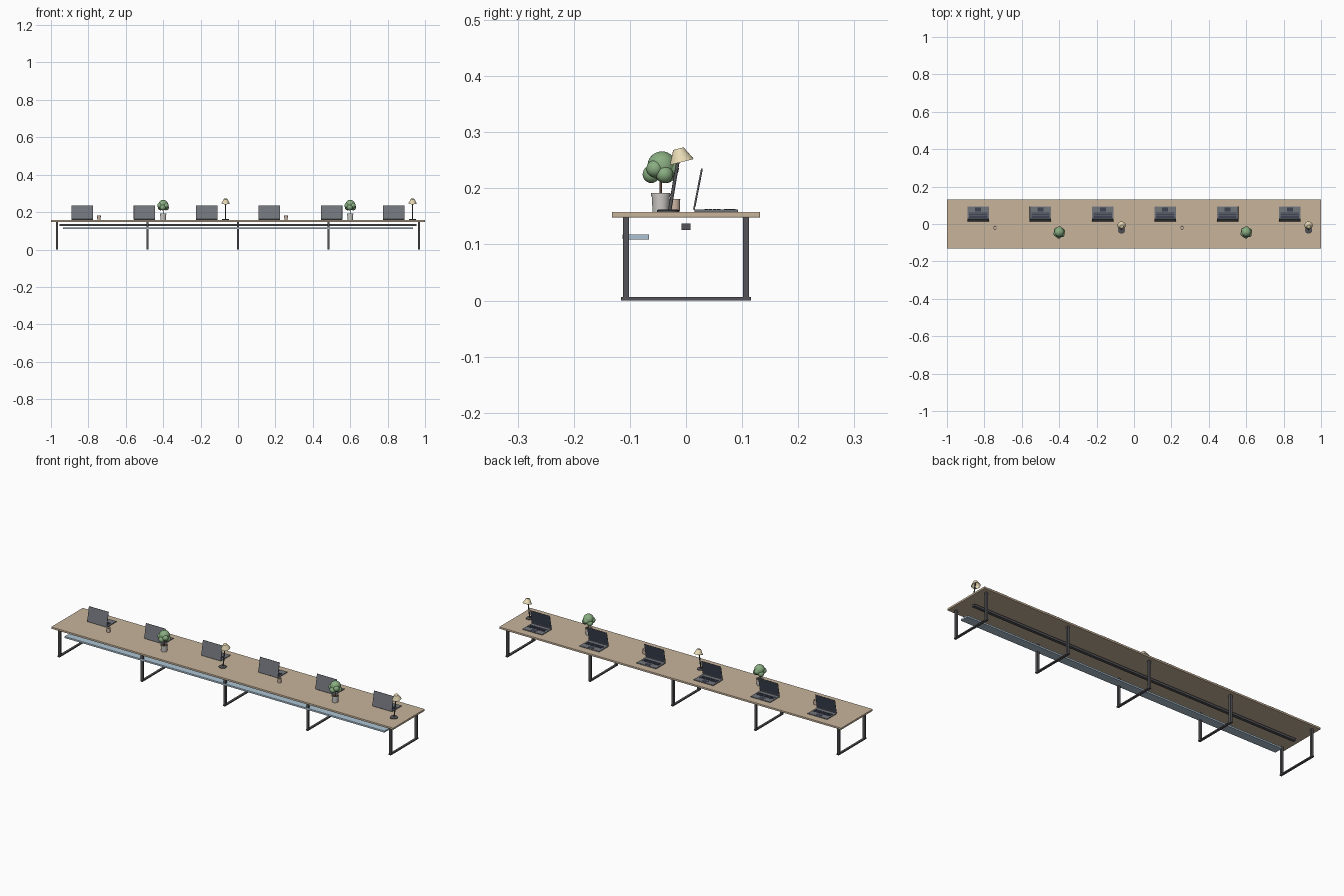
import bpy, math
from mathutils import Vector, Matrix

if "Cube" in bpy.data.objects:
    bpy.data.objects.remove(bpy.data.objects["Cube"])

def mat(name, r, g, b):
    m = bpy.data.materials.new(name)
    m.diffuse_color = (r, g, b, 1)
    m.use_nodes = True
    m.node_tree.nodes["Principled BSDF"].inputs["Base Color"].default_value = m.diffuse_color
    return m

WOOD = mat("wood", 0.58, 0.46, 0.33)
STEEL = mat("dark_steel", 0.09, 0.09, 0.10)
BLUE = mat("pale_blue", 0.42, 0.55, 0.66)
SHELL = mat("laptop_grey", 0.17, 0.18, 0.20)
SCREEN = mat("screen_dark", 0.05, 0.06, 0.09)
CLAY = mat("mug_clay", 0.62, 0.48, 0.38)
POT = mat("pot_white", 0.62, 0.60, 0.57)
SOIL = mat("soil", 0.10, 0.06, 0.04)
LEAF = mat("leaf_green", 0.25, 0.42, 0.22)
CREAM = mat("shade_cream", 0.80, 0.70, 0.46)

def box(name, lo, hi, m, bevel=0, xf=None):
    lo, hi = Vector(lo), Vector(hi)
    bpy.ops.mesh.primitive_cube_add(size=1)
    o = bpy.context.object
    o.name = name
    o.data.transform(Matrix.Translation((lo + hi) / 2) @ Matrix.Diagonal((*(hi - lo), 1)))
    if xf:
        o.data.transform(xf)
    o.data.materials.append(m)
    if bevel:
        b = o.modifiers.new("bevel", "BEVEL")
        b.width, b.segments = bevel, 2
    return o

def lathe(name, profile, m, xf, n=24):
    # spin (radius, height) points around z
    verts, faces = [], []
    for r, z in profile:
        verts += [(r * math.cos(2 * math.pi * i / n), r * math.sin(2 * math.pi * i / n), z) for i in range(n)]
    for k in range(len(profile) - 1):
        for i in range(n):
            j = (i + 1) % n
            faces.append((k * n + i, k * n + j, (k + 1) * n + j, (k + 1) * n + i))
    if profile[0][0] > 0 and profile[0] != profile[-1]:
        faces.append(tuple(range(n))[::-1])
        faces.append(tuple(range((len(profile) - 1) * n, len(profile) * n)))
    me = bpy.data.meshes.new(name)
    me.from_pydata(verts, [], faces)
    me.transform(xf)
    o = bpy.data.objects.new(name, me)
    bpy.context.collection.objects.link(o)
    me.materials.append(m)
    bpy.ops.object.select_all(action='DESELECT')
    o.select_set(True)
    bpy.context.view_layer.objects.active = o
    bpy.ops.object.shade_smooth_by_angle(angle=math.radians(35))
    return o

def tube(name, a, b, r, m):
    a, b = Vector(a), Vector(b)
    rot = (b - a).to_track_quat('Z', 'Y').to_matrix().to_4x4()
    return lathe(name, [(r, 0), (r, (b - a).length)], m, Matrix.Translation(a) @ rot, 12)

TOP = 0.158

# table top, long beam and tray
box("table_top", (-1, -0.132, 0.148), (1, 0.132, TOP), WOOD, 0.0015)
box("support_beam", (-0.955, -0.008, 0.126), (0.955, 0.008, 0.137), STEEL)
box("cable_tray", (-0.935, -0.113, 0.109), (0.935, -0.066, 0.118), BLUE, 0.001)

# leg frames
for i in range(5):
    x = -0.968 + 0.484 * i
    for s in (-1, 1):
        box("leg", (x - 0.006, s * 0.107 - 0.0055, 0.005), (x + 0.006, s * 0.107 + 0.0055, 0.148), STEEL)
    box("foot_bar", (x - 0.006, -0.116, 0), (x + 0.006, 0.116, 0.006), STEEL)

def laptop(x):
    at = Matrix.Translation((x, 0.015, TOP))
    w = 0.0575
    box("laptop_base", (-w, 0, 0), (w, 0.078, 0.0045), SHELL, 0.001, at)
    for r in range(4):
        y = 0.018 + r * 0.0075
        box("key_row", (-0.049, y, 0.0045), (0.049, y + 0.006, 0.0053), SCREEN, 0, at)
    box("trackpad", (-0.016, 0.053, 0.0045), (0.016, 0.073, 0.0049), SCREEN, 0, at)
    lid = Matrix.Translation((x, 0.014, TOP + 0.004)) @ Matrix.Rotation(math.radians(-11), 4, 'X')
    box("laptop_lid", (-w, -0.0015, 0), (w, 0.0015, 0.075), SHELL, 0.0008, lid)
    box("laptop_screen", (-w + 0.004, 0.0015, 0.005), (w - 0.004, 0.0019, 0.071), SCREEN, 0, lid)

def mug(x):
    at = Matrix.Translation((x, -0.02, TOP))
    lathe("mug", [(0.0001, 0), (0.0088, 0), (0.0098, 0.023), (0.0084, 0.023), (0.0078, 0.003), (0.0001, 0.003)], CLAY, at)

def plant(x):
    y = -0.045
    at = Matrix.Translation((x, y, TOP))
    lathe("plant_pot", [(0.0001, 0), (0.0145, 0), (0.0162, 0.029), (0.0175, 0.029), (0.0175, 0.034),
                        (0.015, 0.034), (0.0145, 0.028)], POT, at)
    lathe("soil", [(0.0148, 0.026), (0.0148, 0.030)], SOIL, at)
    tube("plant_stem", (x, y, TOP + 0.028), (x, y, 0.235), 0.0022, SOIL)
    blobs = [(0, 0.002, 0.240, 0.026)]
    for k in range(6):
        a = k * math.pi / 3 + 0.4
        d = 0.017
        blobs.append((d * math.cos(a), d * math.sin(a), 0.228 + 0.010 * (k % 2) - 0.003, 0.0155))
    for bx, by, bz, r in blobs:
        bpy.ops.mesh.primitive_ico_sphere_add(subdivisions=3, radius=r, location=(x + bx, y + by, bz))
        o = bpy.context.object
        o.name = "foliage"
        o.data.materials.append(LEAF)
        bpy.ops.object.shade_smooth()

def lamp(x):
    lathe("lamp_base", [(0.0195, 0), (0.0195, 0.003), (0.017, 0.0045)], STEEL, Matrix.Translation((x, -0.032, TOP)))
    tube("lamp_stem", (x, -0.029, TOP + 0.003), (x, -0.012, 0.262), 0.003, STEEL)
    tilt = Matrix.Translation((x, -0.0075, 0.247)) @ Matrix.Rotation(math.radians(14), 4, 'X')
    lathe("lamp_shade", [(0.0222, 0), (0.0095, 0.0245), (0.0001, 0.0245), (0.0001, 0.0235),
                         (0.0088, 0.0235), (0.0212, 0), (0.0222, 0)], CREAM, tilt)

# six work places, each with a laptop and one extra item
for i in range(6):
    x = -1 + (i + 0.5) / 3
    laptop(x)
    (mug, plant, lamp)[i % 3](x + (0.09, 0.1, 0.1)[i % 3])
